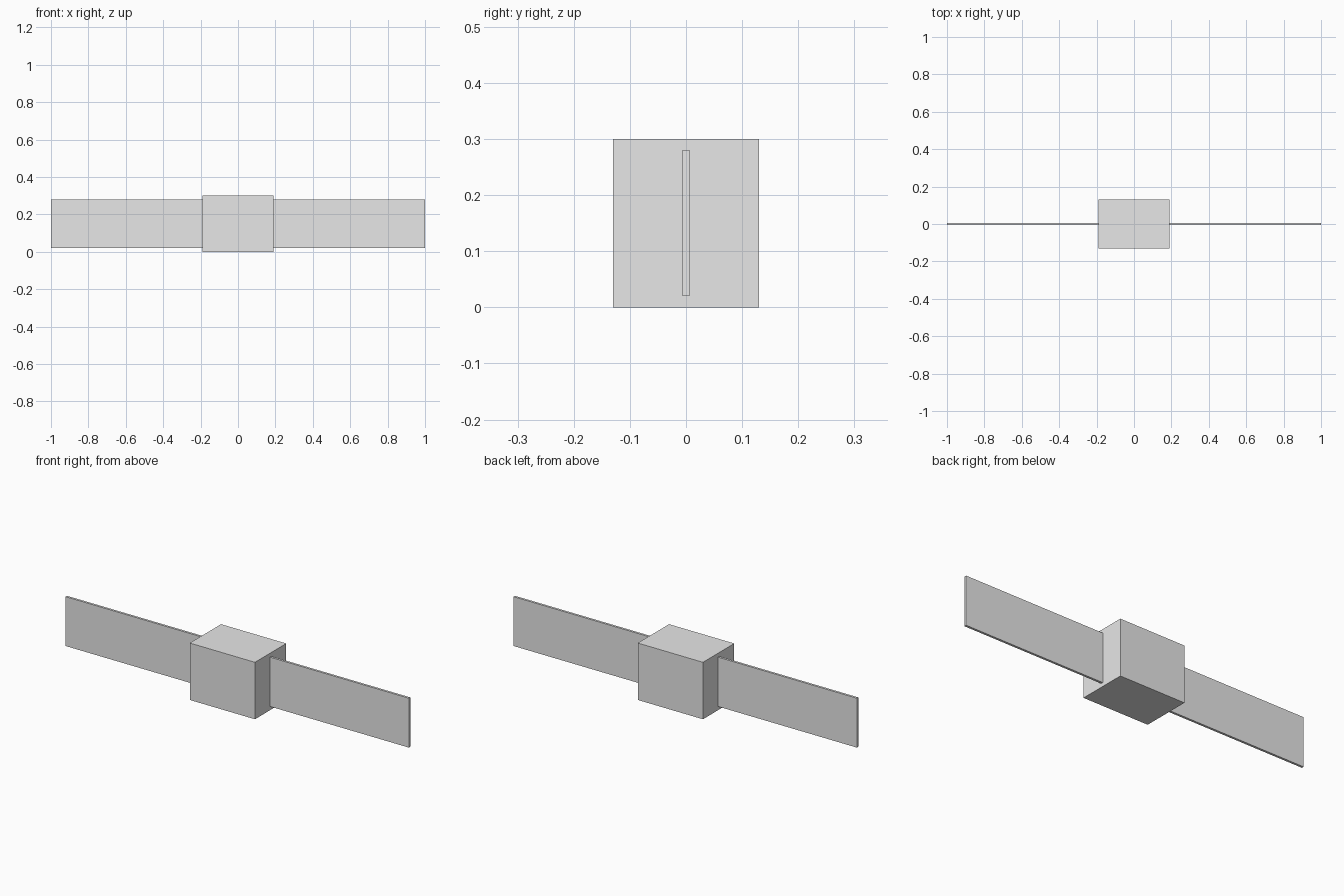
import bpy

cube = bpy.data.objects.get("Cube")
if cube:
    bpy.data.objects.remove(cube, do_unlink=True)

# Single light grey finish
grey = bpy.data.materials.new("light_grey")
grey.use_nodes = True
colour = (0.8, 0.8, 0.8, 1.0)
grey.diffuse_color = colour
grey.node_tree.nodes["Principled BSDF"].inputs["Base Color"].default_value = colour

BODY = (0.38, 0.26, 0.30)
MID_Z = BODY[2] / 2
PANEL_LENGTH = 1.0 - BODY[0] / 2


def box(name, size, location):
    bpy.ops.mesh.primitive_cube_add(size=1, location=location)
    obj = bpy.context.object
    obj.name = name
    obj.scale = size
    bpy.ops.object.transform_apply(location=False, rotation=False, scale=True)
    obj.data.materials.append(grey)
    return obj


# Central box body
box("body", BODY, (0, 0, MID_Z))

# Thin upright panels reaching out from each side
for name, side in (("left_panel", 1), ("right_panel", -1)):
    x = side * (BODY[0] / 2 + PANEL_LENGTH / 2)
    box(name, (PANEL_LENGTH, 0.012, 0.26), (x, 0, MID_Z))
